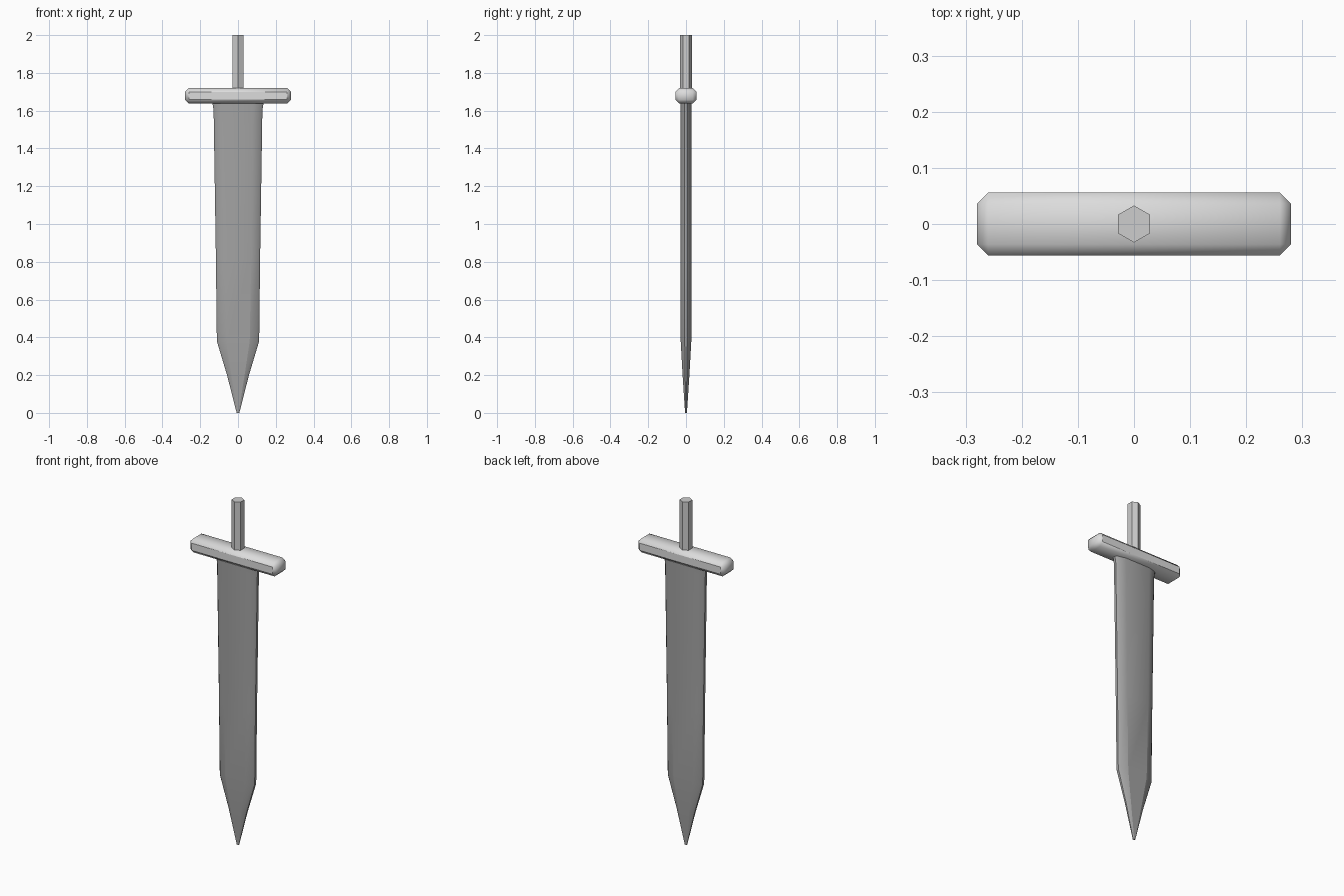
import bpy, bmesh, math

if "Cube" in bpy.data.objects:
    bpy.data.objects.remove(bpy.data.objects["Cube"])


def material(name, v):
    m = bpy.data.materials.new(name)
    m.diffuse_color = (v, v, v, 1)
    m.use_nodes = True
    m.node_tree.nodes["Principled BSDF"].inputs["Base Color"].default_value = m.diffuse_color
    return m


def finish(bm, name, mat, angle, crease=None):
    """Make the object, shade it smooth by angle, then add creases chosen by a rule."""
    bmesh.ops.recalc_face_normals(bm, faces=bm.faces)
    bm.edges.index_update()
    bm.normal_update()
    me = bpy.data.meshes.new(name)
    sharp = [e.index for e in bm.edges if crease and crease(e)]
    bm.to_mesh(me)
    bm.free()
    ob = bpy.data.objects.new(name, me)
    bpy.context.collection.objects.link(ob)
    me.materials.append(mat)
    bpy.ops.object.select_all(action='DESELECT')
    ob.select_set(True)
    bpy.context.view_layer.objects.active = ob
    bpy.ops.object.shade_smooth_by_angle(angle=math.radians(angle))
    for i in sharp:
        me.edges[i].use_edge_sharp = True
    return ob


def loft(rings):
    """Skin a stack of matching closed rings and cap both ends."""
    bm = bmesh.new()
    vs = [[bm.verts.new(p) for p in r] for r in rings]
    n = len(vs[0])
    for a, b in zip(vs, vs[1:]):
        for i in range(n):
            j = (i + 1) % n
            bm.faces.new((a[i], a[j], b[j], b[i]))
    bm.faces.new(vs[0])
    bm.faces.new(vs[-1])
    return bm


steel = material("dark steel", 0.37)
guard_metal = material("light grey metal", 0.72)
grip_grey = material("mid grey", 0.61)

# Blade: flat centre, bevelled flanks and a thin edge strip, flaring at the guard
# (z, flat half width, shoulder half width, edge half width, half thickness)
sections = [
    (0.0, 0.003, 0.006, 0.007, 0.005),
    (0.20, 0.035, 0.052, 0.058, 0.018),
    (0.38, 0.062, 0.102, 0.112, 0.028),
    (0.82, 0.070, 0.108, 0.117, 0.030),
    (1.60, 0.078, 0.119, 0.129, 0.030),
    (1.66, 0.082, 0.127, 0.138, 0.030),
]
rings = []
for z, flat, shoulder, edge, t in sections:
    quarter = [(edge, 0.25 * t), (shoulder, 0.6 * t), (flat, t)]
    half = quarter + [(-x, y) for x, y in reversed(quarter)]
    rings.append([(x, y, z) for x, y in half + [(-x, -y) for x, y in half]])


def lower_ridge(e):
    a, b = (v.co for v in e.verts)
    return (max(a.z, b.z) < 0.83 and abs(a.z - b.z) > 0.1
            and max(abs(a.x), abs(b.x)) < 0.075)


finish(loft(rings), "blade", steel, 32, lower_ridge)

# Crossguard: chamfered bar with crisp front and back faces
bm = bmesh.new()
bmesh.ops.create_cube(bm, size=1)
for v in bm.verts:
    v.co = (v.co.x * 0.56, v.co.y * 0.112, v.co.z * 0.082 + 1.679)
bmesh.ops.bevel(bm, geom=bm.edges[:], offset=0.02, segments=1, affect='EDGES')
finish(bm, "crossguard", guard_metal, 60,
       lambda e: any(abs(f.normal.y) > 0.9 for f in e.link_faces))

# Grip: six-sided rod with corners facing front and back
hexagon = [(0.033 * math.sin(k * math.pi / 3), 0.033 * math.cos(k * math.pi / 3)) for k in range(6)]
finish(loft([[(x, y, z) for x, y in hexagon] for z in (1.70, 2.0)]), "grip", grip_grey, 30)
